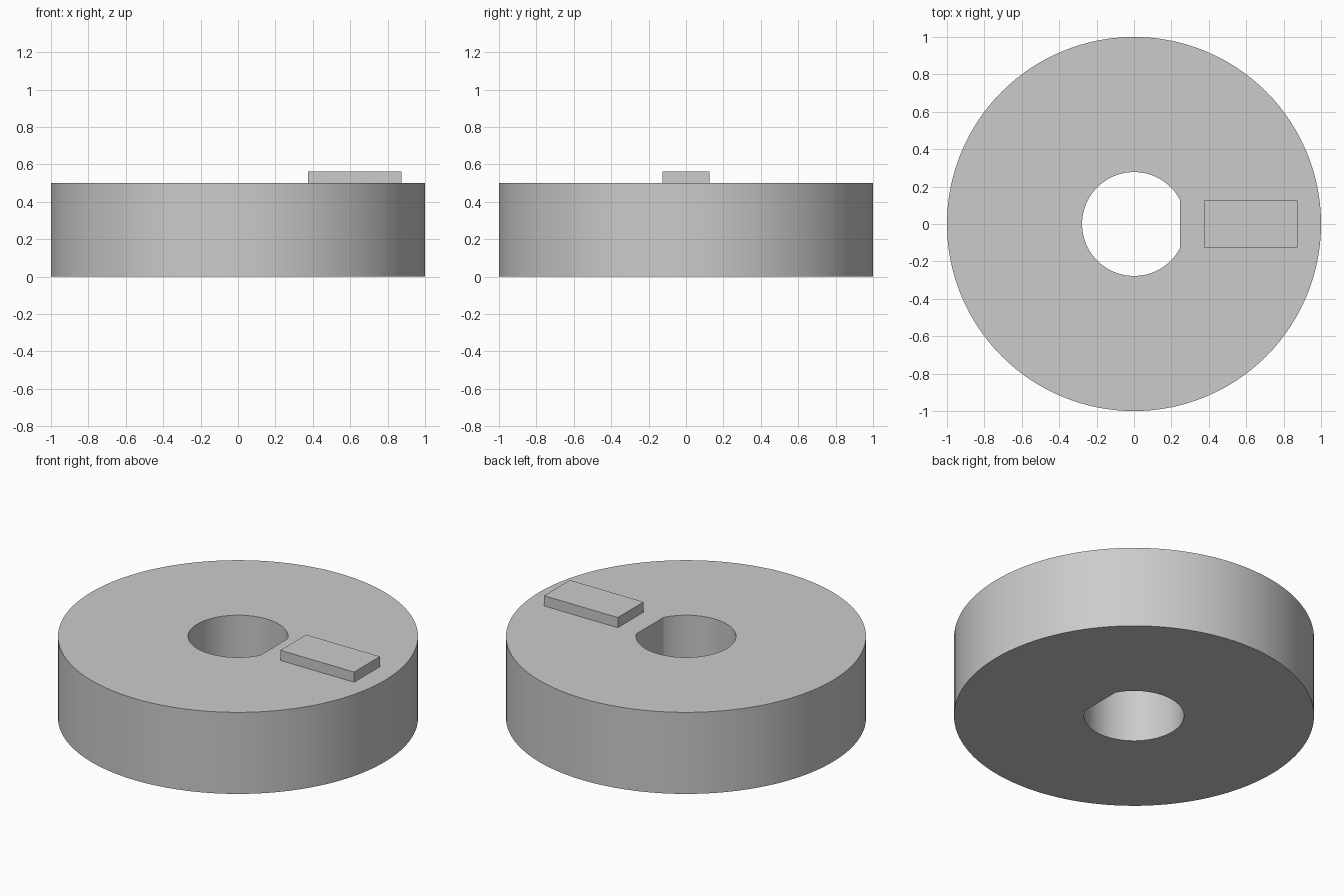
import bpy, bmesh, math

cube = bpy.data.objects.get("Cube")
if cube:
    bpy.data.objects.remove(cube, do_unlink=True)

SEGMENTS = 128
OUTER_R, BORE_R, HEIGHT = 1.0, 0.2775, 0.5
FLAT_STEPS = 10                      # segments each side of +x covered by the flat
FLAT_X = BORE_R * math.cos(math.tau * FLAT_STEPS / SEGMENTS)

grey = bpy.data.materials.new("plain grey")
grey.use_nodes = True
colour = (0.6, 0.6, 0.6, 1.0)
grey.diffuse_color = colour
grey.node_tree.nodes["Principled BSDF"].inputs["Base Color"].default_value = colour


def finish(bm, name):
    bmesh.ops.recalc_face_normals(bm, faces=bm.faces)
    mesh = bpy.data.meshes.new(name)
    bm.to_mesh(mesh)
    bm.free()
    mesh.materials.append(grey)
    obj = bpy.data.objects.new(name, mesh)
    bpy.context.collection.objects.link(obj)
    return obj


def bore_point(a):
    """Point on the D-shaped bore outline at angle a."""
    x, y = BORE_R * math.cos(a), BORE_R * math.sin(a)
    return (FLAT_X, FLAT_X * math.tan(a)) if x > FLAT_X else (x, y)


def outer_point(a):
    return OUTER_R * math.cos(a), OUTER_R * math.sin(a)


# Disc with a D-shaped bore: four loops joined into a closed ring
bm = bmesh.new()
angles = [math.tau * i / SEGMENTS for i in range(SEGMENTS)]
loops = [[bm.verts.new((*point(a), z)) for a in angles]
         for point, z in ((outer_point, 0), (outer_point, HEIGHT),
                          (bore_point, HEIGHT), (bore_point, 0))]
for k, loop in enumerate(loops):
    following = loops[(k + 1) % len(loops)]
    for i in range(SEGMENTS):
        j = (i + 1) % SEGMENTS
        bm.faces.new((loop[i], loop[j], following[j], following[i]))
disc = finish(bm, "disc_with_d_bore")
bpy.ops.object.select_all(action="DESELECT")
disc.select_set(True)
bpy.context.view_layer.objects.active = disc
bpy.ops.object.shade_smooth_by_angle(angle=math.radians(15))

# Raised pointer block on the top face, in line with the flat
bm = bmesh.new()
bmesh.ops.create_cube(bm, size=1)
bmesh.ops.scale(bm, vec=(0.5, 0.25, 0.0625), verts=bm.verts)
bmesh.ops.translate(bm, vec=(0.625, 0, HEIGHT + 0.03125), verts=bm.verts)
finish(bm, "pointer_block")
